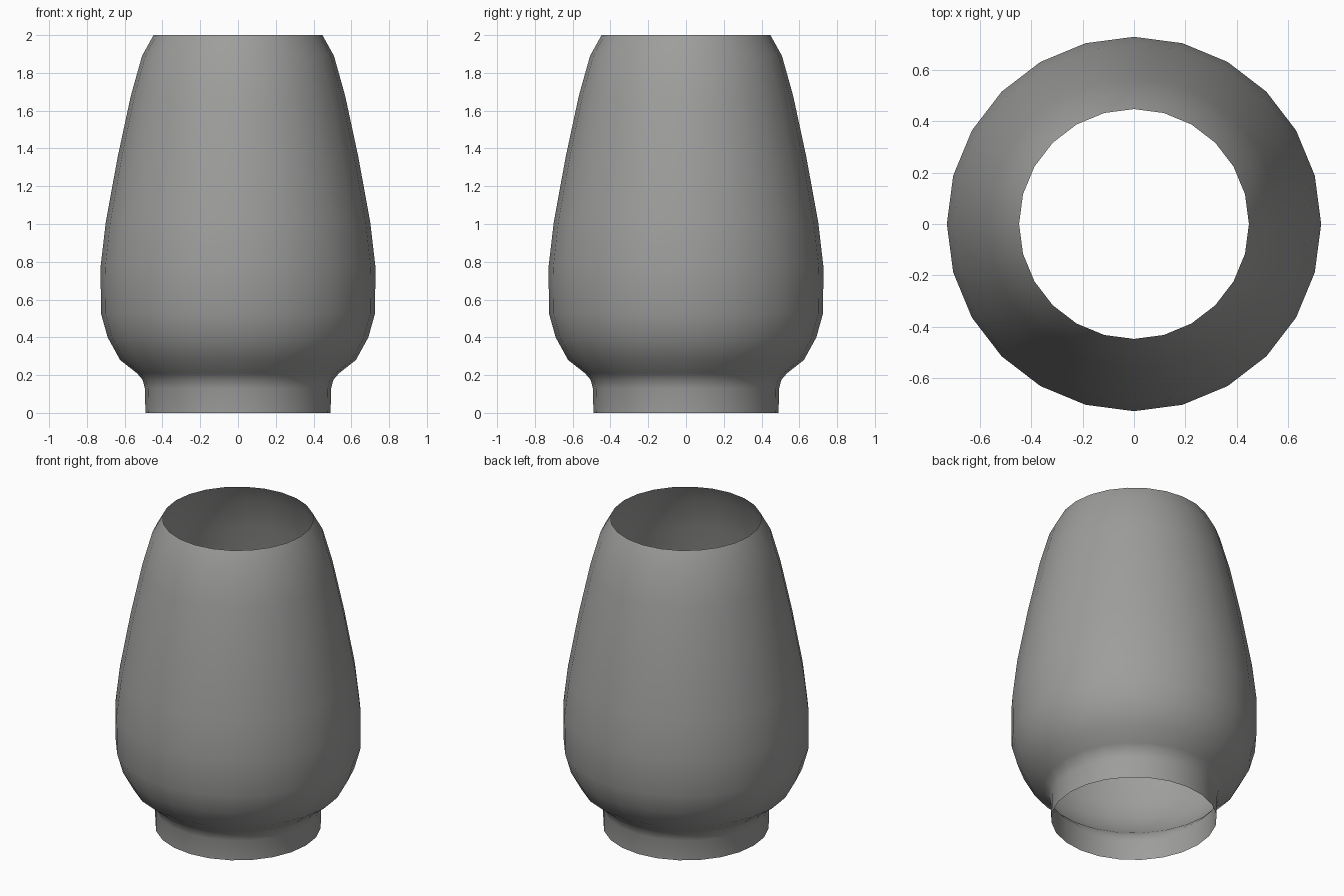
import bpy, bmesh, math

if "Cube" in bpy.data.objects:
    bpy.data.objects.remove(bpy.data.objects["Cube"])

SIDES = 24

# Outline of the glass chimney: (radius, height), open at both ends
profile = [(0.49, 0.0), (0.493, 0.13), (0.505, 0.175), (0.535, 0.21),
           (0.624, 0.28), (0.69, 0.40), (0.725, 0.525), (0.728, 0.77),
           (0.70, 1.01), (0.636, 1.36), (0.567, 1.68), (0.508, 1.89),
           (0.447, 2.0)]

# Flat grey material
grey = bpy.data.materials.new("smoky grey")
grey.diffuse_color = (0.34, 0.34, 0.335, 1.0)
grey.use_nodes = True
grey.node_tree.nodes["Principled BSDF"].inputs["Base Color"].default_value = grey.diffuse_color

# Spin the outline into a thin open shell
bm = bmesh.new()
rings = []
for r, z in profile:
    rings.append([bm.verts.new((r * math.cos(2 * math.pi * i / SIDES),
                                r * math.sin(2 * math.pi * i / SIDES), z))
                  for i in range(SIDES)])
for low, high in zip(rings, rings[1:]):
    for i in range(SIDES):
        j = (i + 1) % SIDES
        face = bm.faces.new((low[i], low[j], high[j], high[i]))
        face.smooth = True

mesh = bpy.data.meshes.new("lamp_shade")
bm.to_mesh(mesh)
bm.free()
mesh.materials.append(grey)
shade = bpy.data.objects.new("lamp_shade", mesh)
bpy.context.collection.objects.link(shade)
